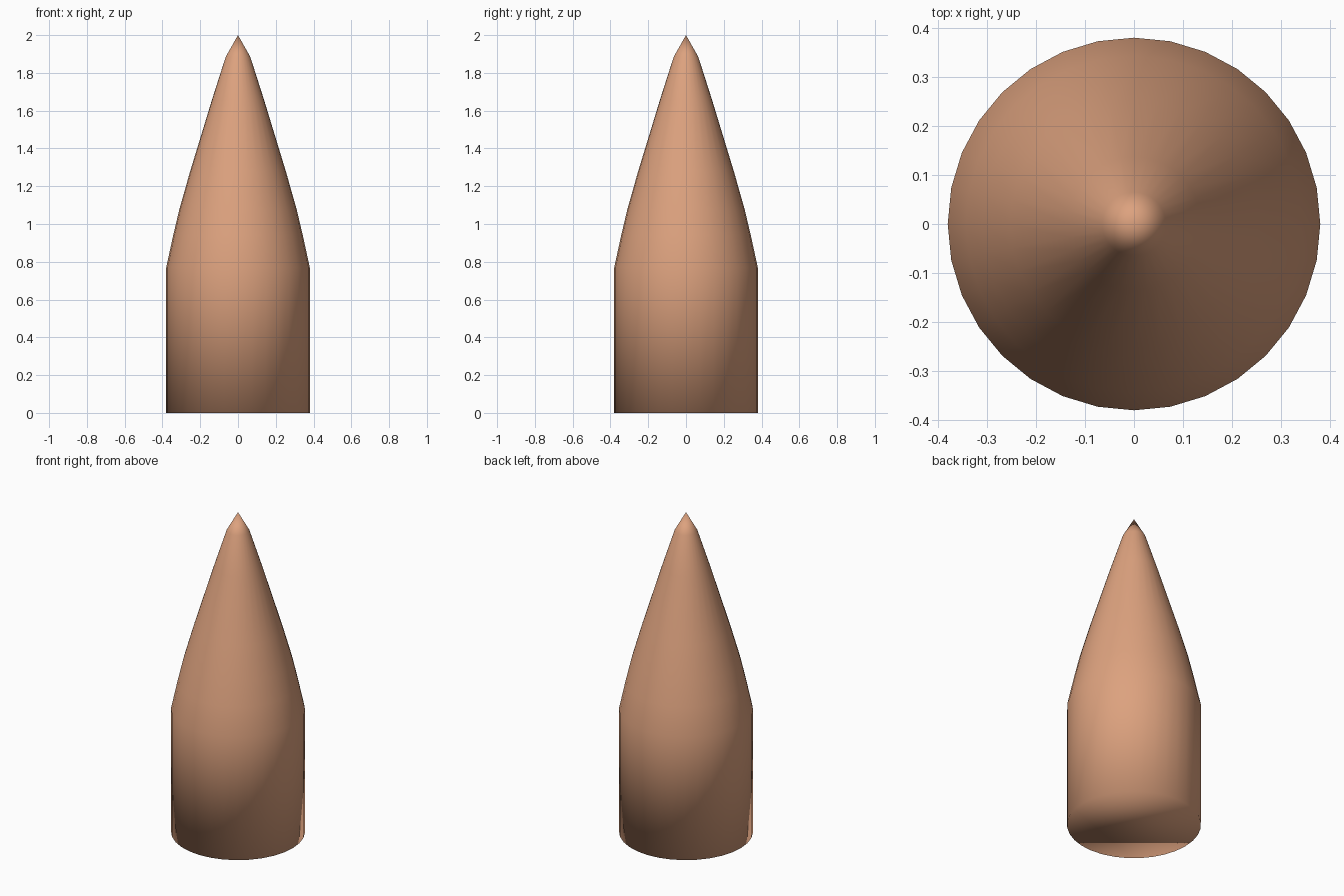
import bpy, bmesh
from math import sin, cos, tau

if "Cube" in bpy.data.objects:
    bpy.data.objects.remove(bpy.data.objects["Cube"])

SIDES = 32
# Profile rings (radius, height) from base to just below the tip
PROFILE = [(0.38, 0.0), (0.38, 0.77), (0.343, 0.94), (0.31, 1.08),
           (0.253, 1.28), (0.137, 1.66), (0.065, 1.885)]

bm = bmesh.new()
rings = [[bm.verts.new((r * cos(tau * i / SIDES), r * sin(tau * i / SIDES), z))
          for i in range(SIDES)] for r, z in PROFILE]

# Side walls
for low, high in zip(rings, rings[1:]):
    for i in range(SIDES):
        j = (i + 1) % SIDES
        bm.faces.new((low[i], low[j], high[j], high[i]))

# Pointed tip and flat base
tip = bm.verts.new((0, 0, 2))
for i in range(SIDES):
    bm.faces.new((rings[-1][i], rings[-1][(i + 1) % SIDES], tip))
bm.faces.new(rings[0][::-1])

# Smooth throughout, including the base edge
for f in bm.faces:
    f.smooth = True
mesh = bpy.data.meshes.new("pointed_body")
bm.to_mesh(mesh)
bm.free()
body = bpy.data.objects.new("pointed_body", mesh)
bpy.context.collection.objects.link(body)

# Copper colour
copper = bpy.data.materials.new("copper")
copper.diffuse_color = (0.72, 0.36, 0.21, 1)
copper.use_nodes = True
copper.node_tree.nodes["Principled BSDF"].inputs["Base Color"].default_value = copper.diffuse_color
mesh.materials.append(copper)
